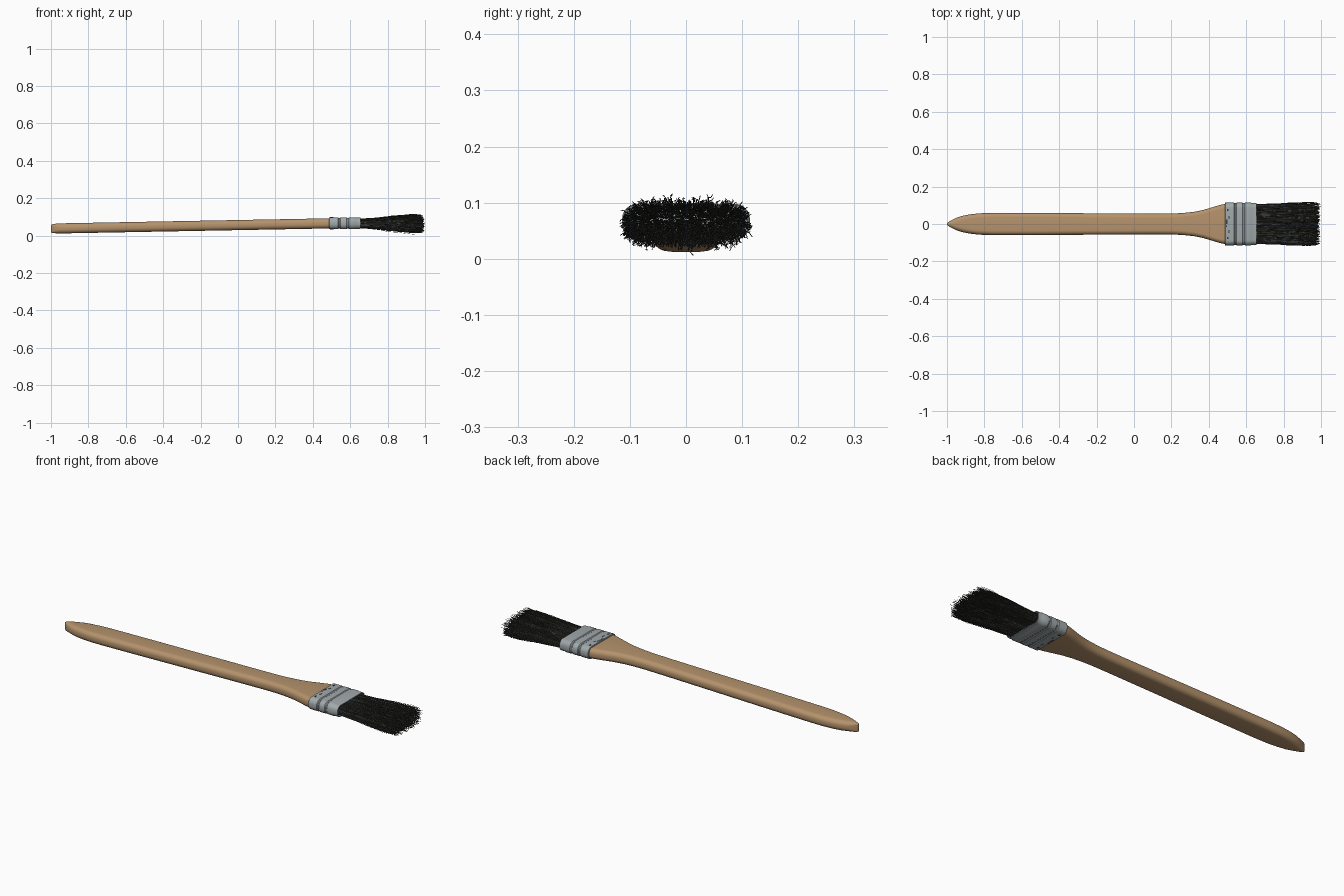
import bpy, bmesh, math, random
from mathutils import Vector

if "Cube" in bpy.data.objects:
    bpy.data.objects.remove(bpy.data.objects["Cube"])

random.seed(7)


def material(name, rgb):
    m = bpy.data.materials.new(name)
    m.diffuse_color = (*rgb, 1)
    m.use_nodes = True
    m.node_tree.nodes["Principled BSDF"].inputs["Base Color"].default_value = m.diffuse_color
    return m


WOOD = material("wood", (0.46, 0.29, 0.15))
METAL = material("metal", (0.36, 0.40, 0.41))
HAIR = material("hair", (0.035, 0.035, 0.032))
DARK = material("dark", (0.04, 0.045, 0.05))


def finish(bm, name, mat, angle=None):
    bmesh.ops.recalc_face_normals(bm, faces=bm.faces)
    me = bpy.data.meshes.new(name)
    bm.to_mesh(me)
    bm.free()
    ob = bpy.data.objects.new(name, me)
    bpy.context.collection.objects.link(ob)
    me.materials.append(mat)
    if angle:
        bpy.ops.object.select_all(action='DESELECT')
        ob.select_set(True)
        bpy.context.view_layer.objects.active = ob
        bpy.ops.object.shade_smooth_by_angle(angle=math.radians(angle))
    return ob


def rounded_section(w, h, roundness=0.85, steps=6):
    """Rounded rectangle outline in y, z."""
    r = min(w, h) * roundness
    pts = []
    for k, (sy, sz) in enumerate(((1, 1), (-1, 1), (-1, -1), (1, -1))):
        for i in range(steps + 1):
            a = math.pi / 2 * (k + i / steps)
            pts.append((sy * (w - r) + r * math.cos(a), sz * (h - r) + r * math.sin(a)))
    return pts


def loft(name, stations, mat, angle, roundness=0.85):
    """Skin rounded sections given as (x, z centre, half width, half height)."""
    bm = bmesh.new()
    rings = [[bm.verts.new((x, y, zc + z)) for y, z in rounded_section(w, h, roundness)]
             for x, zc, w, h in stations]
    for a, b in zip(rings, rings[1:]):
        for i in range(len(a)):
            j = (i + 1) % len(a)
            bm.faces.new((a[i], a[j], b[j], b[i]))
    bm.faces.new(rings[0])
    bm.faces.new(rings[-1])
    return finish(bm, name, mat, angle)


# Handle: flat paddle, pointed in plan, gently rising to the ferrule
plan = [(-1, .004, .019), (-.992, .011, .0235), (-.975, .021, .0255), (-.95, .033, .0265),
        (-.92, .043, .027), (-.88, .051, .027), (-.83, .057, .027), (-.75, .0595, .027),
        (-.5, .059, .027), (-.2, .057, .027), (.1, .0555, .027), (.2, .056, .027),
        (.26, .0585, .027), (.32, .065, .027), (.37, .075, .027), (.42, .090, .027),
        (.46, .102, .027), (.49, .108, .027), (.53, .109, .027)]
loft("handle", [(x, .0375 + (x + 1) * .0187, w, h) for x, w, h in plan], WOOD, 50)

# Ferrule: metal band with pressed ribs and a recessed mouth
FZ = 0.066
ribs = [(.486, -.001), (.488, .001), (.535, .001), (.539, -.002), (.545, -.002), (.549, .001),
        (.580, .001), (.584, -.002), (.590, -.002), (.594, .001), (.625, .001), (.629, -.001),
        (.655, -.001), (.655, -.004), (.62, -.004)]
loft("ferrule", [(x, FZ, .113 + d, .031 + d) for x, d in ribs], METAL, 30)

# Crimp marks and nail heads on both faces of the ferrule
bm = bmesh.new()
for side in (-1, 1):
    for x, y, lx, ly in ((.496, .012, .006, .022), (.494, -.012, .006, .010), (.502, .075, .008, .012),
                         (.502, -.075, .008, .012), (.508, .035, .004, .014), (.508, -.040, .004, .014)):
        cube = bmesh.ops.create_cube(bm, size=1)["verts"]
        for v in cube:
            v.co = Vector((v.co.x * lx + x, v.co.y * ly + y, v.co.z * .003 + FZ + side * .0315))
finish(bm, "crimp_marks", DARK)

# Bristles: wavy thin three-sided strands fanning out from the ferrule mouth
bm = bmesh.new()
SEG = 7
for n in range(2400):
    # pick a spot in a superellipse so the clump has rounded ends
    while True:
        u, v = random.uniform(-1, 1), random.uniform(-1, 1)
        if abs(u) ** 4 + abs(v) ** 3 < 1:
            break
    tip = random.uniform(.93, .985) + random.uniform(0, .014)
    spread = random.uniform(.036, .047) + (random.uniform(0, .012) if random.random() < .2 else 0)
    phase, freq = random.uniform(0, 6.28), random.uniform(1.5, 3.5)
    amp = random.uniform(.001, .0035)
    r0 = random.uniform(.0010, .0015)
    drift = random.gauss(0, .004)
    rings = []
    for i in range(SEG + 1):
        t = i / SEG
        x = .625 + (tip - .625) * t
        fan = t * t * (3 - 2 * t)
        y = u * (.105 + .007 * fan) + drift * t + amp * t * math.sin(phase + 6.28 * freq * t)
        z = FZ - .004 * t + v * (.024 + (spread - .024) * fan) + amp * t * math.cos(phase * 2 + 6.28 * freq * t)
        y, z = max(-.118, min(.118, y)), max(.003, z)
        r = r0 * (1 - .4 * t)
        rings.append([bm.verts.new((x, y + r * math.cos(phase + k * 2.094), z + r * math.sin(phase + k * 2.094)))
                      for k in range(3)])
    for a, b in zip(rings, rings[1:]):
        for k in range(3):
            j = (k + 1) % 3
            bm.faces.new((a[k], a[j], b[j], b[k]))
    bm.faces.new(rings[-1])
finish(bm, "bristles", HAIR)
